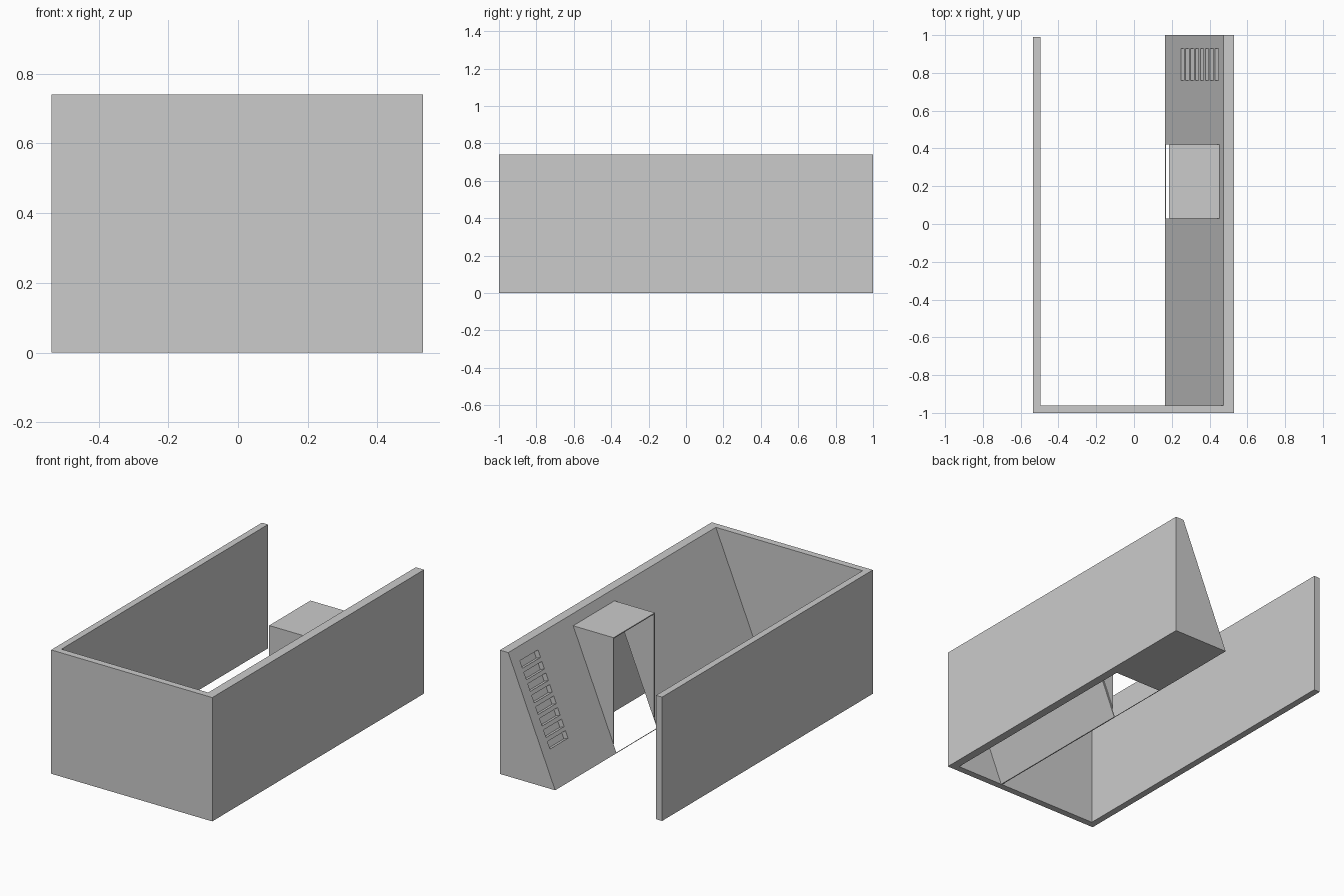
import bpy, bmesh, math
from mathutils import Vector

if "Cube" in bpy.data.objects:
    bpy.data.objects.remove(bpy.data.objects["Cube"], do_unlink=True)

grey = bpy.data.materials.new("plain_grey")
grey.use_nodes = True
COLOUR = (0.6, 0.6, 0.6, 1)
grey.diffuse_color = COLOUR
grey.node_tree.nodes["Principled BSDF"].inputs["Base Color"].default_value = COLOUR

H = 0.74                       # wall height
FOOT, HEAD = 0.165, 0.475      # x of the slope at the floor and at the top
RISE = H / (HEAD - FOOT)
Y0, Y1 = 0.03, 0.42            # doorway sides
ROOF = 0.685


def slope_x(z):
    return FOOT + z / RISE


def prism(name, profile, start, end):
    """Extrude an (x, z) profile along y."""
    bm = bmesh.new()
    face = bm.faces.new([bm.verts.new((x, start, z)) for x, z in profile])
    geo = bmesh.ops.extrude_face_region(bm, geom=[face])["geom"]
    verts = [g for g in geo if isinstance(g, bmesh.types.BMVert)]
    bmesh.ops.translate(bm, verts=verts, vec=(0, end - start, 0))
    bmesh.ops.recalc_face_normals(bm, faces=bm.faces)
    mesh = bpy.data.meshes.new(name)
    bm.to_mesh(mesh)
    bm.free()
    mesh.materials.append(grey)
    obj = bpy.data.objects.new(name, mesh)
    bpy.context.collection.objects.link(obj)
    return obj


def box(name, x0, x1, y0, y1, z0, z1):
    return prism(name, [(x0, z0), (x1, z0), (x1, z1), (x0, z1)], y0, y1)


# Outer walls
box("right_wall", -0.535, -0.495, -0.96, 0.99, 0, H)
box("front_wall", -0.535, 0.53, -1, -0.96, 0, H)
box("left_wall", 0.48, 0.53, -0.96, 1, 0, H)

# Sloping panel of the hollow front part, open underneath
T = 0.006
prism("front_slope", [(FOOT, 0), (FOOT + T, 0), (HEAD + T, H), (HEAD, H)], -0.96, Y0)

# Solid rear wedge
wedge = prism("rear_wedge", [(FOOT, 0), (0.48, 0), (0.48, H), (HEAD, H)], Y1, 1)

# Row of vent slots sunk square into the slope
along = Vector((HEAD - FOOT, H)).normalized()
inward = Vector((along.y, -along.x))
for i in range(8):
    z = 0.218 + i * 0.062
    mid = Vector((slope_x(z), z))
    corners = [mid + along * a + inward * d
               for a, d in ((-0.022, -0.02), (0.022, -0.02), (0.022, 0.03), (-0.022, 0.03))]
    cutter = prism("slot_cutter", corners, 0.76, 0.93)
    cutter.hide_render = True
    cutter.hide_viewport = True
    cutter.display_type = "WIRE"
    cut = wedge.modifiers.new("slot", "BOOLEAN")
    cut.operation = "DIFFERENCE"
    cut.solver = "EXACT"
    cut.object = cutter

# Bake the slots and drop the cutters
bpy.context.view_layer.update()
graph = bpy.context.evaluated_depsgraph_get()
baked = bpy.data.meshes.new_from_object(wedge.evaluated_get(graph))
wedge.modifiers.clear()
wedge.data = baked
for obj in [o for o in bpy.data.objects if o.name.startswith("slot_cutter")]:
    bpy.data.objects.remove(obj, do_unlink=True)

# Doorway box: flat roof, triangular cheeks, strip of slope above, thin sill
EDGE = 0.185
box("doorway_roof", EDGE, slope_x(ROOF), Y0, Y1, ROOF - T, ROOF)
cheek = [(EDGE, (EDGE - FOOT) * RISE), (slope_x(ROOF), ROOF), (EDGE, ROOF)]
for side, y in (("front", Y0), ("rear", Y1 - T)):
    prism("doorway_cheek_" + side, cheek, y, y + T)
prism("slope_above_doorway",
      [(slope_x(ROOF), ROOF), (0.48, ROOF), (0.48, H), (HEAD, H)], Y0, Y1)
box("doorway_sill", FOOT, FOOT + 0.004, Y0, Y1, 0, 0.002)
